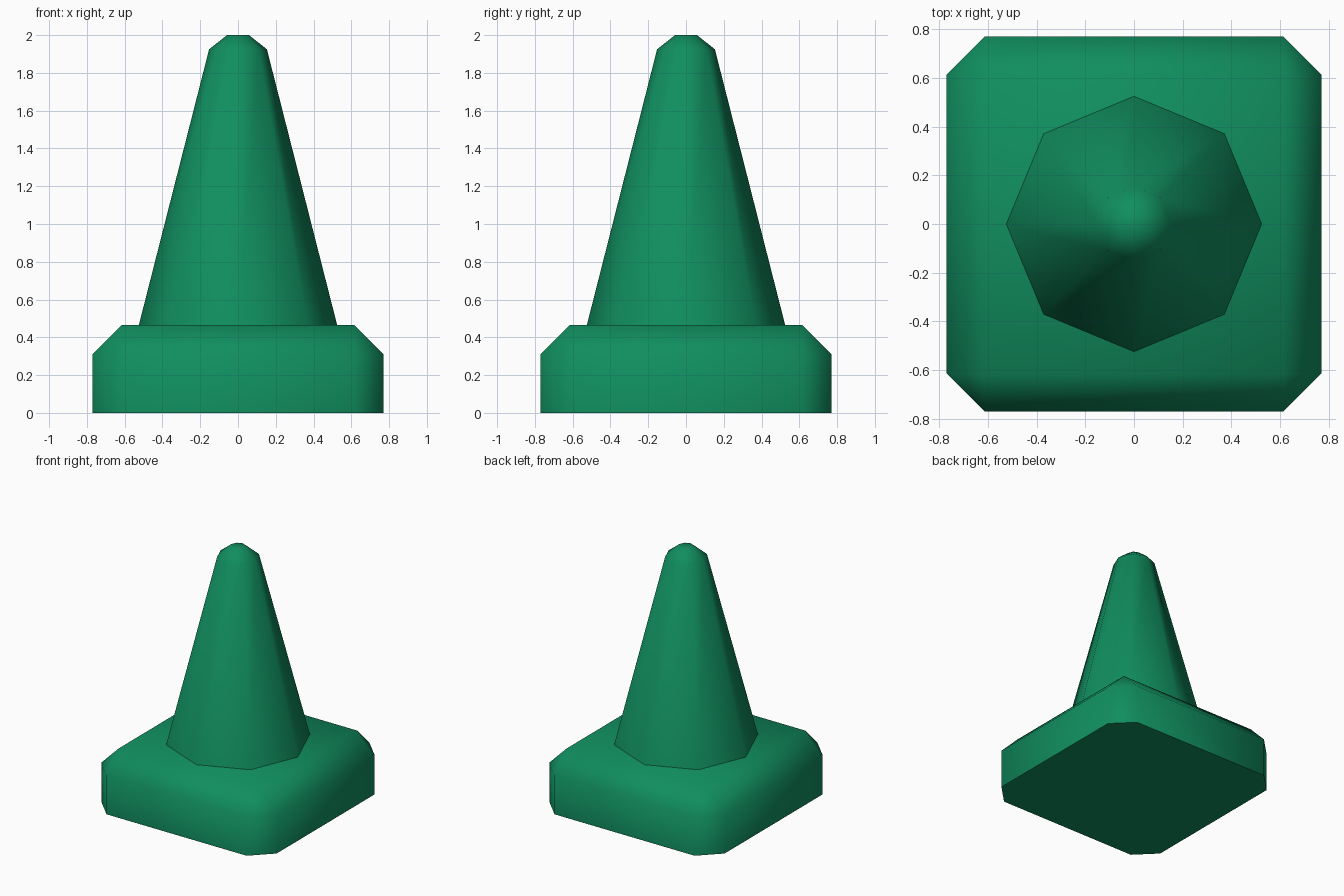
import bpy, bmesh, math

if "Cube" in bpy.data.objects:
    bpy.data.objects.remove(bpy.data.objects["Cube"])

green = bpy.data.materials.new("green plastic")
green.diffuse_color = (0.0053, 0.27, 0.115, 1.0)
green.use_nodes = True
green.node_tree.nodes["Principled BSDF"].inputs["Base Color"].default_value = green.diffuse_color


def finish(name, bm):
    """Turn a bmesh into a smooth shaded object with sharp creases."""
    bmesh.ops.recalc_face_normals(bm, faces=bm.faces[:])
    mesh = bpy.data.meshes.new(name)
    bm.to_mesh(mesh)
    bm.free()
    mesh.materials.append(green)
    obj = bpy.data.objects.new(name, mesh)
    bpy.context.collection.objects.link(obj)
    bpy.ops.object.select_all(action='DESELECT')
    obj.select_set(True)
    bpy.context.view_layer.objects.active = obj
    bpy.ops.object.shade_smooth_by_angle(angle=math.radians(60))
    return obj


# Square base: chamfered on every edge except the bottom ones
HALF, HEIGHT, CHAMFER = 0.77, 0.465, 0.155
bm = bmesh.new()
bmesh.ops.create_cube(bm, size=1)
for v in bm.verts:
    v.co = (v.co.x * 2 * HALF, v.co.y * 2 * HALF, (v.co.z + 0.5) * HEIGHT)
edges = [e for e in bm.edges if max(v.co.z for v in e.verts) > 0.1]
bmesh.ops.bevel(bm, geom=edges, offset=CHAMFER, offset_type='OFFSET',
                segments=1, affect='EDGES', profile=0.5)
finish("base", bm)

# Eight-sided cone with a chamfered tip
profile = [(0.525, HEIGHT), (0.153, 1.925), (0.058, 2.0)]
SIDES = 8
bm = bmesh.new()
rings = [[bm.verts.new((r * math.cos(math.tau * i / SIDES),
                        r * math.sin(math.tau * i / SIDES), z))
          for i in range(SIDES)] for r, z in profile]
for low, high in zip(rings, rings[1:]):
    for i in range(SIDES):
        j = (i + 1) % SIDES
        bm.faces.new((low[i], low[j], high[j], high[i]))
bm.faces.new(rings[-1])
finish("cone", bm)
